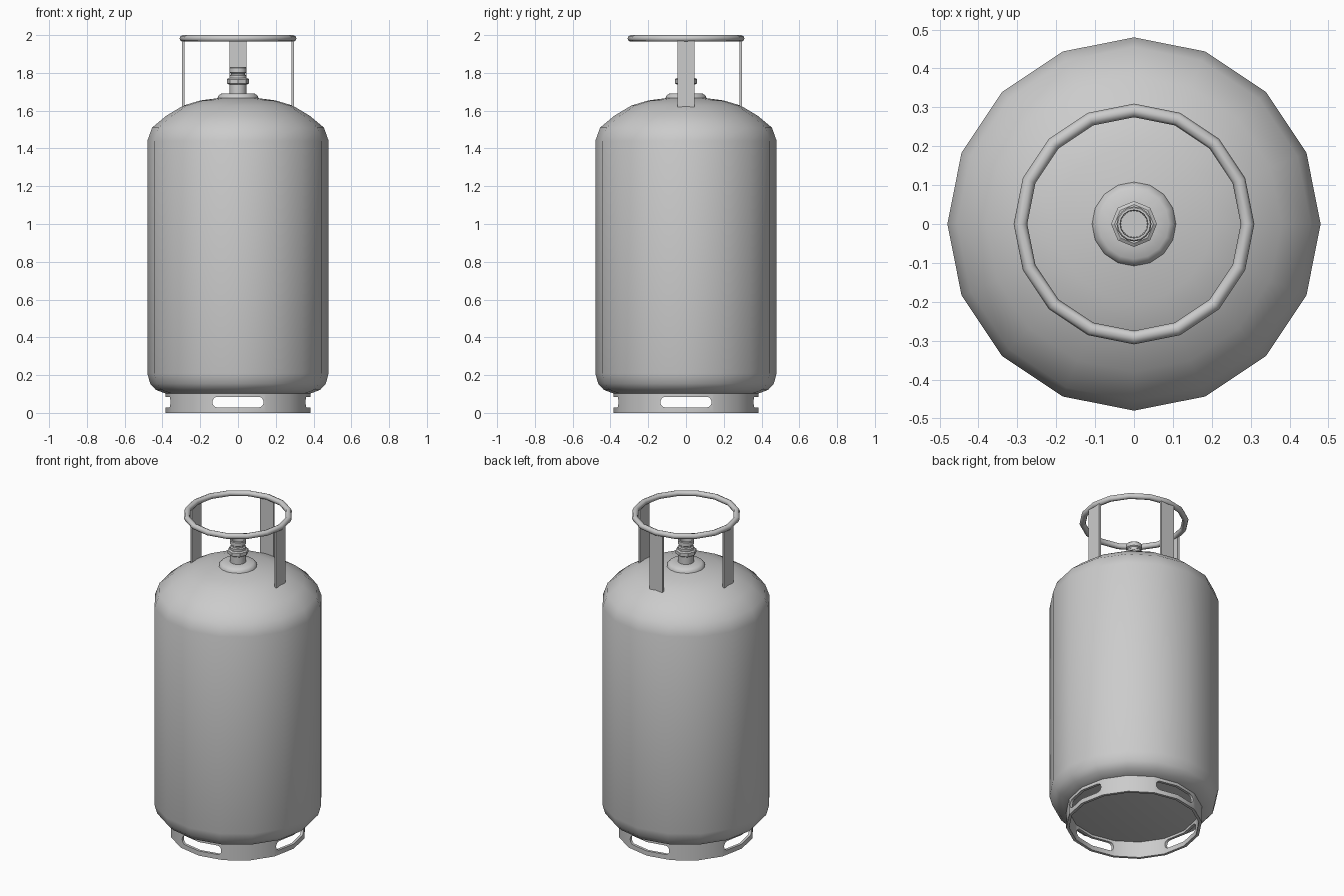
import bpy, bmesh, math
from mathutils import Matrix

if "Cube" in bpy.data.objects:
    bpy.data.objects.remove(bpy.data.objects["Cube"])


def add_mesh(name, bm, smooth=None):
    bmesh.ops.recalc_face_normals(bm, faces=bm.faces)
    me = bpy.data.meshes.new(name)
    bm.to_mesh(me)
    bm.free()
    ob = bpy.data.objects.new(name, me)
    bpy.context.collection.objects.link(ob)
    if smooth:
        shade(ob, smooth)
    return ob


def shade(ob, angle):
    bpy.ops.object.select_all(action='DESELECT')
    ob.select_set(True)
    bpy.context.view_layer.objects.active = ob
    bpy.ops.object.shade_smooth_by_angle(angle=math.radians(angle))


def lathe(name, profile, sides=16, loop=False, smooth=40):
    """Spin (radius, z) points round z; open profiles are capped."""
    bm = bmesh.new()
    rings = []
    for r, z in profile:
        rings.append([bm.verts.new((r * math.cos(math.tau * i / sides),
                                    r * math.sin(math.tau * i / sides), z))
                      for i in range(sides)])
    pairs = list(zip(rings, rings[1:]))
    if loop:
        pairs.append((rings[-1], rings[0]))
    for a, b in pairs:
        for i in range(sides):
            j = (i + 1) % sides
            bm.faces.new((a[i], a[j], b[j], b[i]))
    if not loop:
        bm.faces.new(rings[0])
        bm.faces.new(rings[-1])
    return add_mesh(name, bm, smooth)


# Tank shell with rounded shoulders and valve boss
lathe("tank_body", [
    (0.37, 0.10), (0.39, 0.105), (0.435, 0.122), (0.465, 0.155), (0.48, 0.21),
    (0.48, 1.44), (0.455, 1.51), (0.38, 1.573), (0.29, 1.627), (0.20, 1.654),
    (0.108, 1.666), (0.105, 1.678), (0.09, 1.69), (0.045, 1.692)], smooth=60)

# Foot ring with four hand slots
foot = lathe("foot_ring", [(0.385, 0.0), (0.385, 0.11), (0.368, 0.11), (0.368, 0.0)],
             loop=True)


def slot_cutter(name, turn):
    bm = bmesh.new()
    pts = []
    for cx, cz, start in ((0.109, 0.059, 0), (-0.109, 0.059, 90),
                          (-0.109, 0.055, 180), (0.109, 0.055, 270)):
        for k in range(5):
            a = math.radians(start + k * 22.5)
            pts.append((cx + 0.026 * math.cos(a), cz + 0.026 * math.sin(a)))
    face = bm.faces.new([bm.verts.new((x, -0.6, z)) for x, z in pts])
    ext = bmesh.ops.extrude_face_region(bm, geom=[face])
    bmesh.ops.translate(bm, vec=(0, 1.2, 0),
                        verts=[v for v in ext["geom"] if isinstance(v, bmesh.types.BMVert)])
    bmesh.ops.transform(bm, matrix=Matrix.Rotation(turn, 4, 'Z'), verts=bm.verts)
    return add_mesh(name, bm)


for n, turn in enumerate((0, math.pi / 2)):
    cutter = slot_cutter(f"slot_cutter_{n}", turn)
    mod = foot.modifiers.new("slots", 'BOOLEAN')
    mod.operation, mod.solver, mod.object = 'DIFFERENCE', 'EXACT', cutter
    bpy.context.view_layer.objects.active = foot
    bpy.ops.object.modifier_apply(modifier=mod.name)
    bpy.data.objects.remove(cutter)
shade(foot, 35)

# Valve: hollow stem with grooves, and a hexagon-style nut collar
lathe("valve_stem", [
    (0.045, 1.68), (0.045, 1.785), (0.038, 1.79), (0.038, 1.798), (0.045, 1.803),
    (0.045, 1.826), (0.042, 1.83), (0.036, 1.83), (0.034, 1.78)], smooth=35)
lathe("valve_nut", [(0.05, 1.739), (0.059, 1.745), (0.059, 1.766), (0.05, 1.772)],
      sides=8, smooth=20)

# Carrying ring
lathe("handle_ring", [(0.292 + 0.0175 * math.cos(math.tau * k / 8),
                       1.9825 + 0.0175 * math.sin(math.tau * k / 8))
                      for k in range(8)], loop=True, smooth=50)

# Flat straps on the right, back and left
for side, turn in (("right", 0), ("back", 90), ("left", 180)):
    bm = bmesh.new()
    bmesh.ops.create_cube(bm, size=1)
    bmesh.ops.scale(bm, vec=(0.012, 0.092, 0.355), verts=bm.verts)
    bmesh.ops.translate(bm, vec=(0.29, 0, 1.7975), verts=bm.verts)
    bmesh.ops.transform(bm, matrix=Matrix.Rotation(math.radians(turn), 4, 'Z'), verts=bm.verts)
    add_mesh(f"handle_strap_{side}", bm)
